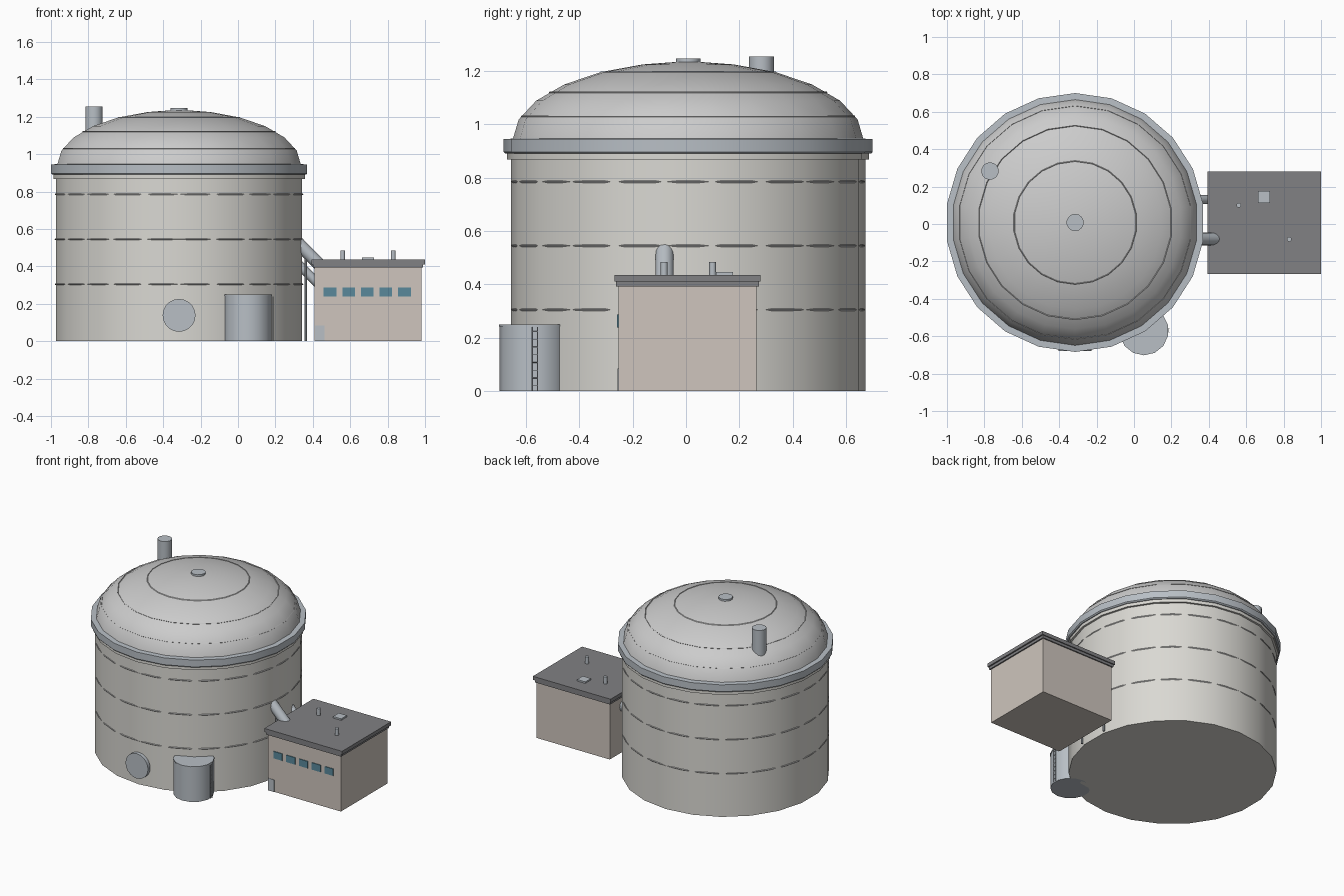
import bpy, bmesh, math
from mathutils import Vector

if "Cube" in bpy.data.objects:
    bpy.data.objects.remove(bpy.data.objects["Cube"])


def material(name, rgb):
    m = bpy.data.materials.new(name)
    m.diffuse_color = (*rgb, 1)
    m.use_nodes = True
    m.node_tree.nodes["Principled BSDF"].inputs["Base Color"].default_value = m.diffuse_color
    return m


CONCRETE = material("pale_concrete", (0.70, 0.69, 0.65))
DOME = material("dome_grey", (0.78, 0.79, 0.80))
STEEL = material("blue_grey_steel", (0.48, 0.52, 0.56))
SEAM = material("seam_grey", (0.55, 0.55, 0.54))
WALL = material("building_wall", (0.62, 0.56, 0.51))
ROOF = material("dark_roof", (0.22, 0.22, 0.23))
GLASS = material("window_glass", (0.10, 0.25, 0.33))


def finish(name, bm, mat, smooth=True):
    bmesh.ops.recalc_face_normals(bm, faces=bm.faces)
    me = bpy.data.meshes.new(name)
    bm.to_mesh(me)
    bm.free()
    me.materials.append(mat)
    ob = bpy.data.objects.new(name, me)
    bpy.context.collection.objects.link(ob)
    if smooth:
        bpy.ops.object.select_all(action='DESELECT')
        ob.select_set(True)
        bpy.context.view_layer.objects.active = ob
        bpy.ops.object.shade_smooth_by_angle(angle=math.radians(35))
    return ob


def lathe(name, profile, x, y, sides, mat, ring=False):
    """Turn (radius, z) points round a vertical axis; a corner faces +y."""
    bm = bmesh.new()
    loops = []
    for r, z in profile:
        loops.append([bm.verts.new((x + r * math.sin(2 * math.pi * i / sides),
                                    y + r * math.cos(2 * math.pi * i / sides), z))
                      for i in range(sides)])
    pairs = list(zip(loops, loops[1:]))
    if ring:
        pairs.append((loops[-1], loops[0]))
    for a, b in pairs:
        for i in range(sides):
            j = (i + 1) % sides
            bm.faces.new((a[i], a[j], b[j], b[i]))
    if not ring:
        bm.faces.new(loops[0])
        bm.faces.new(loops[-1])
    return finish(name, bm, mat)


def box(name, lo, hi, mat):
    bm = bmesh.new()
    bmesh.ops.create_cube(bm, size=1)
    for v in bm.verts:
        v.co = Vector([(a + b) / 2 + c * (b - a) for a, b, c in zip(lo, hi, v.co)])
    return finish(name, bm, mat, smooth=False)


def rod(name, p, q, r, mat, sides=12):
    p, q = Vector(p), Vector(q)
    bm = bmesh.new()
    bmesh.ops.create_cone(bm, cap_ends=True, segments=sides, radius1=r, radius2=r,
                          depth=(q - p).length)
    rot = (q - p).to_track_quat('Z', 'Y')
    for v in bm.verts:
        v.co = rot @ v.co + (p + q) / 2
    return finish(name, bm, mat)


# Main tank: wall, eaves flange, steel ring and elliptical dome
TX, TY, N = -0.315, 0.008, 22
lathe("tank_wall", [(0.665, 0), (0.665, 0.90)], TX, TY, N, CONCRETE)
lathe("eaves_flange", [(0.679, 0.868), (0.679, 0.893)], TX, TY, N, CONCRETE)
lathe("steel_ring", [(0.685, 0.890), (0.692, 0.897), (0.692, 0.945), (0.65, 0.947)],
      TX, TY, N, STEEL)


def dome_radius(z):
    return 0.658 * math.sqrt(max(0, 1 - ((z - 0.943) / 0.292) ** 2))


angles = [math.radians(15 * k) for k in range(6)] + [math.radians(86)]
lathe("dome_roof", [(0.658 * math.cos(a), 0.943 + 0.292 * math.sin(a)) for a in angles],
      TX, TY, N, DOME)

# Thin weld seams round the wall and dome
for k, z in enumerate((0.305, 0.545, 0.785, 1.03, 1.12, 1.195)):
    r = (0.662 if z < 0.9 else dome_radius(z) - 0.004)
    lathe(f"seam_{k}", [(r - 0.004, z), (r, z - 0.004), (r + 0.003, z), (r, z + 0.004)],
          TX, TY, N if z > 0.9 else 36, SEAM, ring=True)

# Dome fittings
lathe("dome_cap", [(0.046, 1.21), (0.046, 1.247)], TX, TY, 14, STEEL)
lathe("dome_vent", [(0.047, 1.07), (0.047, 1.255)], -0.77, 0.283, 14, STEEL)

# Manhole on the front of the tank
rod("manhole_neck", (TX, -0.60, 0.138), (TX, -0.67, 0.138), 0.079, STEEL, 20)
rod("manhole_cover", (TX, -0.655, 0.138), (TX, -0.68, 0.138), 0.088, STEEL, 20)

# Small side tank with ladder
SX, SY = 0.053, -0.57
lathe("side_tank", [(0.129, 0), (0.129, 0.242), (0.132, 0.242), (0.132, 0.25)],
      SX, SY, 14, STEEL)
for k, y in enumerate((-0.578, -0.557)):
    rod(f"ladder_rail_{k}", (0.187, y, 0), (0.187, y, 0.24), 0.002, STEEL, 6)
for k in range(8):
    z = 0.02 + 0.029 * k
    rod(f"ladder_rung_{k}", (0.187, -0.578, z), (0.187, -0.557, z), 0.0016, STEEL, 6)

# Plant building with layered flat roof
box("building_walls", (0.41, -0.253, 0), (0.981, 0.265, 0.40), WALL)
box("roof_fascia", (0.402, -0.262, 0.393), (0.99, 0.273, 0.411), ROOF)
box("roof_slab", (0.393, -0.268, 0.411), (1.0, 0.28, 0.436), ROOF)
for k in range(5):
    x = 0.492 + 0.0995 * k
    box(f"window_{k}", (x - 0.034, -0.258, 0.238), (x + 0.034, -0.245, 0.287), GLASS)
box("door", (0.413, -0.256, 0), (0.462, -0.245, 0.085), STEEL)

# Roof vents and hatch
for k, (x, y) in enumerate(((0.56, 0.10), (0.83, -0.082))):
    rod(f"roof_vent_{k}", (x, y, 0.43), (x, y, 0.484), 0.013, STEEL)
box("roof_hatch", (0.663, 0.113, 0.43), (0.727, 0.177, 0.447), STEEL)

# Sloping pipes between tank and building, each on a thin post
rod("large_pipe", (0.28, -0.08, 0.565), (0.44, -0.08, 0.405), 0.034, STEEL, 16)
rod("small_pipe", (0.28, 0.13, 0.455), (0.43, 0.13, 0.305), 0.024, STEEL, 16)
rod("large_pipe_post", (0.362, -0.085, 0), (0.362, -0.085, 0.48), 0.007, STEEL, 8)
rod("small_pipe_post", (0.362, 0.13, 0), (0.362, 0.13, 0.37), 0.007, STEEL, 8)
